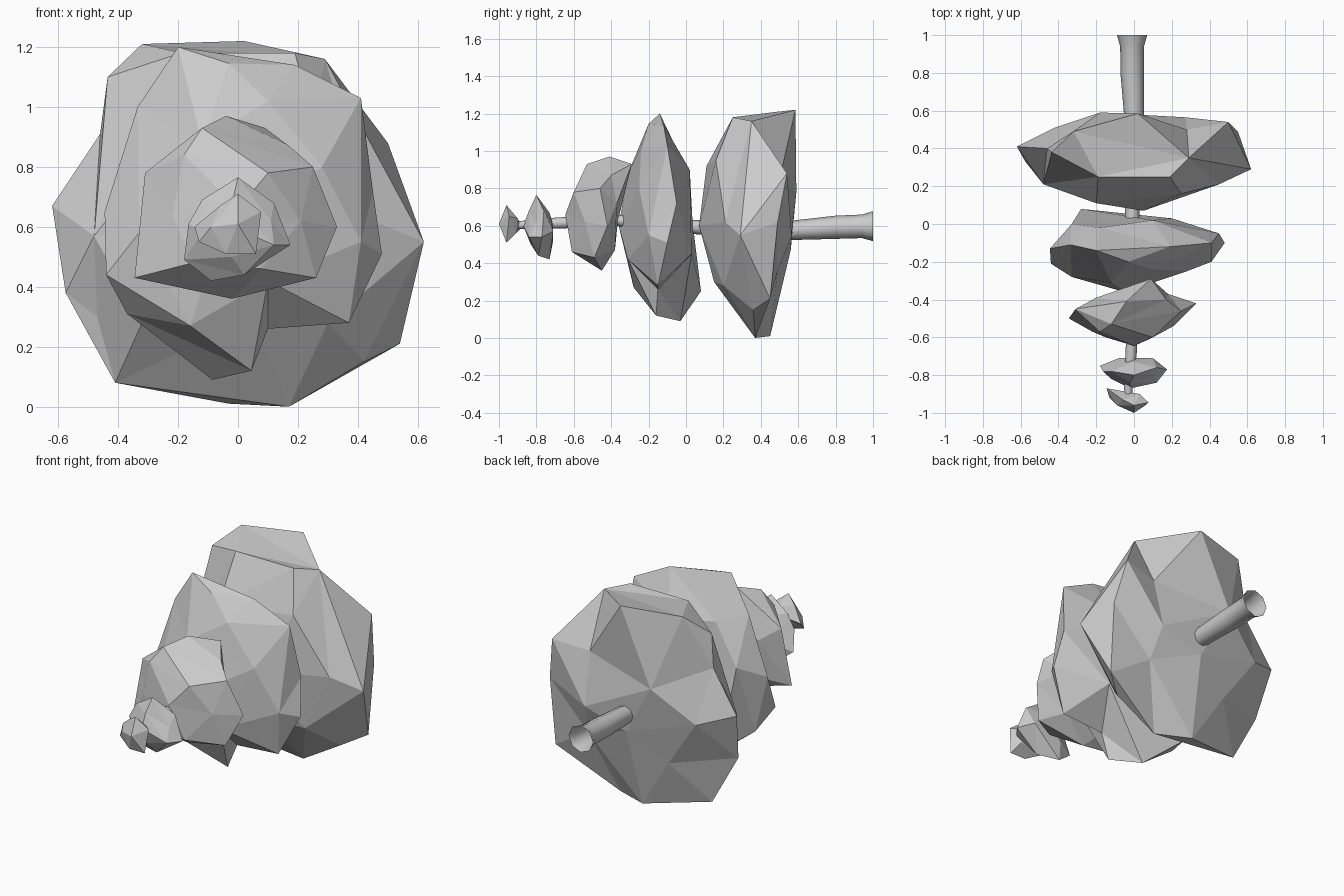
import bpy, bmesh, math
from mathutils import Vector


def make_object(name, bm, smooth=False):
    bmesh.ops.recalc_face_normals(bm, faces=bm.faces[:])
    mesh = bpy.data.meshes.new(name)
    bm.to_mesh(mesh)
    bm.free()
    for p in mesh.polygons:
        p.use_smooth = smooth
    ob = bpy.data.objects.new(name, mesh)
    bpy.context.collection.objects.link(ob)
    return ob


def clump(name, rim, front, back):
    """Faceted foliage lump: skin corner points as on a sphere, then pull them to their places."""
    pts = [Vector(p) for p in rim + front + back]
    lo = [min(p[i] for p in pts) for i in range(3)]
    hi = [max(p[i] for p in pts) for i in range(3)]
    bm = bmesh.new()
    place = {}
    for p in pts:
        d = Vector([(2 * p[i] - lo[i] - hi[i]) / (hi[i] - lo[i]) for i in range(3)])
        place[bm.verts.new(d.normalized())] = p
    bmesh.ops.convex_hull(bm, input=bm.verts[:])
    bmesh.ops.recalc_face_normals(bm, faces=bm.faces[:])
    for v in bm.verts:
        v.co = place[v]
    return make_object(name, bm)


# Foliage, from the widest clump at the trunk base to the tip
clump("foliage_base",
      rim=[(-0.62, 0.41, 0.67), (-0.46, 0.40, 0.91), (-0.435, 0.38, 1.10),
           (-0.32, 0.49, 1.21), (0.02, 0.585, 1.22), (0.29, 0.35, 1.16),
           (0.50, 0.54, 0.88), (0.62, 0.29, 0.55), (0.54, 0.45, 0.21),
           (0.17, 0.37, 0.0), (-0.03, 0.45, 0.01), (-0.41, 0.34, 0.08),
           (-0.47, 0.31, 0.30), (-0.575, 0.33, 0.38)],
      front=[(0.05, 0.07, 0.60), (-0.20, 0.11, 0.92), (-0.48, 0.21, 0.57),
             (-0.19, 0.25, 1.18), (0.19, 0.25, 1.18), (0.25, 0.16, 0.95),
             (0.45, 0.21, 0.62), (0.42, 0.36, 0.15), (0.30, 0.20, 0.28),
             (0.05, 0.15, 0.30), (-0.32, 0.17, 0.28)],
      back=[(0.0, 0.56, 0.47), (-0.18, 0.59, 0.78), (0.28, 0.50, 0.85),
            (0.27, 0.565, 0.55), (0.55, 0.49, 0.62),
            (-0.42, 0.51, 0.60), (-0.22, 0.48, 0.31), (0.30, 0.49, 0.36)])
clump("foliage_lower",
      rim=[(-0.445, -0.13, 0.65), (-0.335, -0.11, 1.0), (-0.20, -0.14, 1.20),
           (-0.03, -0.20, 1.145), (0.19, -0.12, 1.14), (0.41, -0.10, 1.03),
           (0.48, -0.10, 0.51), (0.37, -0.15, 0.28), (0.10, -0.15, 0.26),
           (0.045, -0.16, 0.12), (-0.085, -0.03, 0.09), (-0.37, -0.12, 0.31),
           (-0.44, -0.21, 0.44)],
      front=[(-0.05, -0.36, 0.60), (-0.12, -0.31, 0.88), (0.10, -0.24, 1.02),
             (0.28, -0.25, 0.80), (0.41, -0.20, 0.55), (0.10, -0.31, 0.42),
             (-0.16, -0.28, 0.27), (-0.33, -0.28, 0.58)],
      back=[(0.0, 0.035, 0.62), (0.10, 0.02, 0.90), (-0.28, 0.08, 0.25),
            (0.45, -0.05, 0.72), (0.20, 0.03, 0.45), (-0.33, 0.0, 0.72),
            (-0.18, -0.02, 0.95)])
clump("foliage_middle",
      rim=[(-0.345, -0.50, 0.43), (-0.31, -0.45, 0.78), (-0.12, -0.53, 0.93),
           (-0.04, -0.41, 0.97), (0.09, -0.29, 0.93), (0.17, -0.40, 0.87),
           (0.25, -0.46, 0.80), (0.33, -0.42, 0.60), (0.26, -0.49, 0.43),
           (-0.02, -0.45, 0.36)],
      front=[(0.0, -0.645, 0.66), (-0.18, -0.57, 0.84), (0.10, -0.60, 0.78),
             (0.21, -0.54, 0.62), (0.08, -0.61, 0.46), (-0.15, -0.60, 0.48),
             (-0.22, -0.57, 0.64)],
      back=[(0.0, -0.365, 0.62), (-0.20, -0.39, 0.70), (0.18, -0.37, 0.72),
            (0.15, -0.38, 0.47), (-0.15, -0.39, 0.48)])
clump("foliage_upper",
      rim=[(-0.18, -0.75, 0.49), (-0.165, -0.78, 0.61), (-0.12, -0.78, 0.69),
           (0.0, -0.80, 0.765), (0.12, -0.76, 0.68), (0.11, -0.80, 0.62),
           (0.175, -0.77, 0.54), (0.02, -0.79, 0.44), (-0.09, -0.73, 0.42)],
      front=[(-0.02, -0.87, 0.60), (0.12, -0.84, 0.54), (-0.02, -0.84, 0.68),
             (-0.12, -0.82, 0.58), (-0.02, -0.83, 0.50)],
      back=[(0.0, -0.71, 0.60), (-0.08, -0.71, 0.52), (0.10, -0.71, 0.57),
            (0.0, -0.73, 0.67)])
clump("foliage_tip",
      rim=[(-0.145, -0.87, 0.60), (-0.06, -0.93, 0.67), (0.0, -0.96, 0.71),
           (0.077, -0.945, 0.65), (0.06, -0.96, 0.51), (-0.04, -0.96, 0.51),
           (-0.13, -0.92, 0.55)],
      front=[(0.0, -1.0, 0.61), (-0.09, -0.96, 0.60)],
      back=[(-0.03, -0.89, 0.60), (0.03, -0.90, 0.64), (0.03, -0.91, 0.56)])

# Trunk: tapering open tube with a flared foot; each station is y, x, z, radius
stations = [(1.0, -0.01, 0.598, 0.08), (0.94, -0.01, 0.597, 0.063),
            (0.80, -0.01, 0.592, 0.062), (0.57, 0.0, 0.576, 0.052),
            (0.06, -0.01, 0.592, 0.038), (-0.36, 0.0, 0.628, 0.03),
            (-0.68, -0.015, 0.615, 0.03), (-0.87, -0.03, 0.605, 0.022),
            (-0.92, -0.03, 0.60, 0.02)]
bm = bmesh.new()
sides = 8
rings = [[bm.verts.new((x + r * math.cos(2 * math.pi * k / sides), y,
                        z + r * math.sin(2 * math.pi * k / sides)))
          for k in range(sides)] for y, x, z, r in stations]
for a, b in zip(rings, rings[1:]):
    for k in range(sides):
        m = (k + 1) % sides
        bm.faces.new((a[k], a[m], b[m], b[k]))
make_object("trunk", bm, smooth=True)
